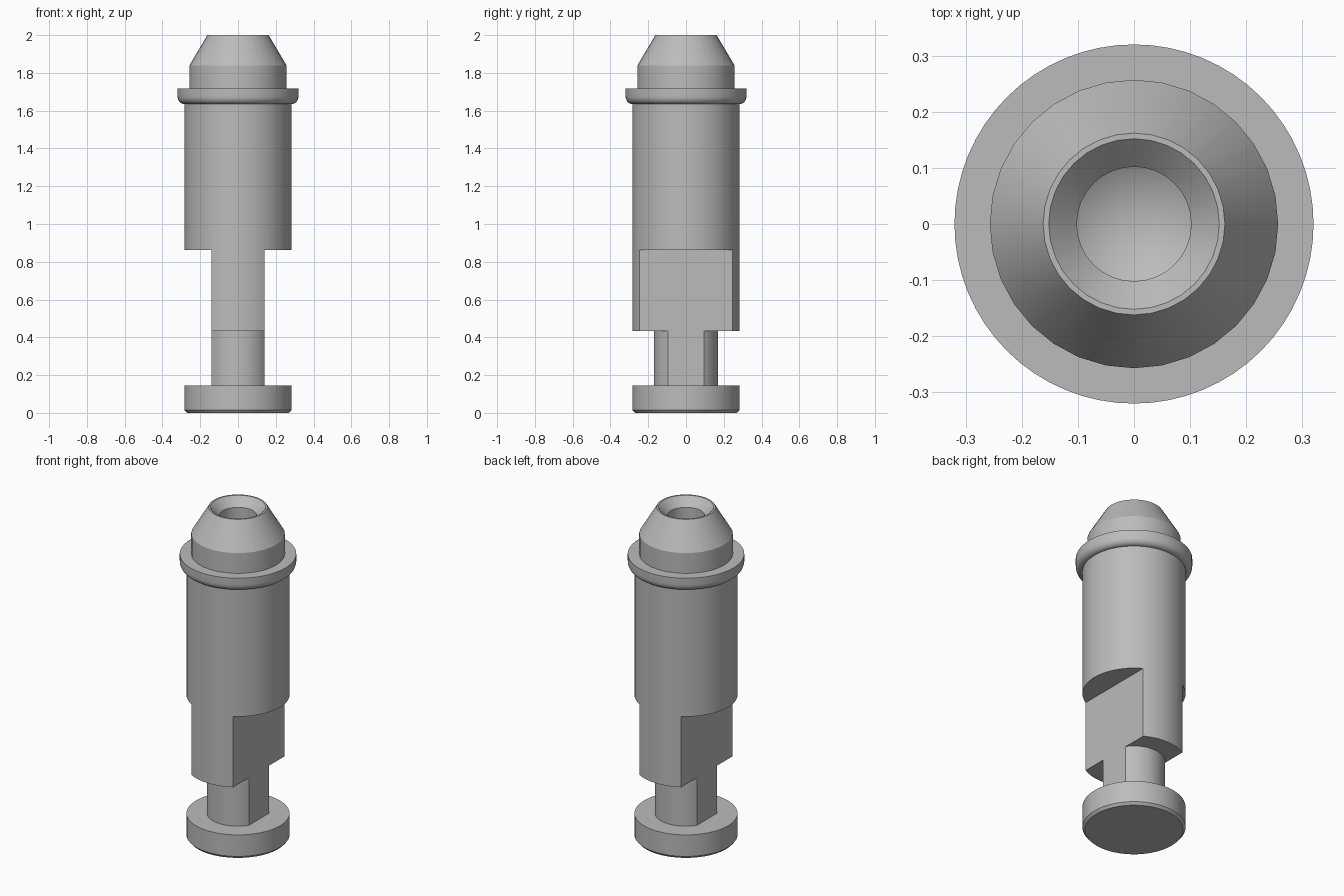
import bpy
import bmesh
from math import cos, sin, pi, radians
from mathutils import Vector

cube = bpy.data.objects.get("Cube")
if cube:
    bpy.data.objects.remove(cube, do_unlink=True)

# Single grey material
grey = bpy.data.materials.new("plain grey")
grey.use_nodes = True
colour = (0.5, 0.5, 0.5, 1)
grey.diffuse_color = colour
grey.node_tree.nodes["Principled BSDF"].inputs["Base Color"].default_value = colour


def activate(obj):
    bpy.ops.object.select_all(action="DESELECT")
    obj.select_set(True)
    bpy.context.view_layer.objects.active = obj


def smooth(obj):
    activate(obj)
    bpy.ops.object.shade_smooth_by_angle(angle=radians(25))


def lathe(name, profile, sides):
    """Revolve an (r, z) profile that starts and ends on the axis."""
    bm = bmesh.new()
    verts = [bm.verts.new((r, 0, z)) for r, z in profile]
    edges = [bm.edges.new(pair) for pair in zip(verts, verts[1:])]
    bmesh.ops.spin(bm, geom=verts + edges, cent=(0, 0, 0), axis=(0, 0, 1),
                   angle=2 * pi, steps=sides, use_merge=True)
    bmesh.ops.remove_doubles(bm, verts=bm.verts, dist=0.0001)
    bmesh.ops.recalc_face_normals(bm, faces=bm.faces)
    mesh = bpy.data.meshes.new(name)
    bm.to_mesh(mesh)
    bm.free()
    mesh.materials.append(grey)
    obj = bpy.data.objects.new(name, mesh)
    bpy.context.collection.objects.link(obj)
    return obj


def cut_flat(obj, side):
    """Remove everything beyond the side flat, below the shoulder."""
    inner, outer, low, high = 0.14, 0.6, 0.05, 0.862
    bpy.ops.mesh.primitive_cube_add(
        size=1, location=(side * (inner + outer) / 2, 0, (low + high) / 2))
    cutter = bpy.context.object
    cutter.name = "flat_cutter"
    cutter.hide_render = True
    cutter.scale = Vector((outer - inner, 1, high - low))
    activate(obj)
    mod = obj.modifiers.new("flat", "BOOLEAN")
    mod.operation = "DIFFERENCE"
    mod.solver = "EXACT"
    mod.object = cutter
    bpy.ops.object.modifier_apply(modifier=mod.name)
    bpy.data.objects.remove(cutter, do_unlink=True)


# Base disc with a small bottom chamfer
base = lathe("base_disc", [(0, 0), (0.27, 0), (0.283, 0.015),
                           (0.283, 0.145), (0, 0.145)], 64)

# Neck, body and collar, with the collar's lower edge rounded
collar_round = [(0.285 + 0.035 * sin(a), 1.675 - 0.04 * cos(a))
                for a in (i * pi / 12 for i in range(7))]
body = lathe("body", [(0, 0.145), (0.17, 0.145), (0.17, 0.433),
                      (0.283, 0.433), (0.283, 1.635)] + collar_round
             + [(0.32, 1.717), (0, 1.717)], 64)
for side in (-1, 1):
    cut_flat(body, side)

# Tapered head with a countersunk, drilled hole
head = lathe("tapered_head", [(0, 1.717), (0.257, 1.717), (0.257, 1.84),
                              (0.162, 2), (0.152, 2), (0.102, 1.95),
                              (0.102, 1.8), (0, 1.74)], 32)

for part in (base, body, head):
    smooth(part)
